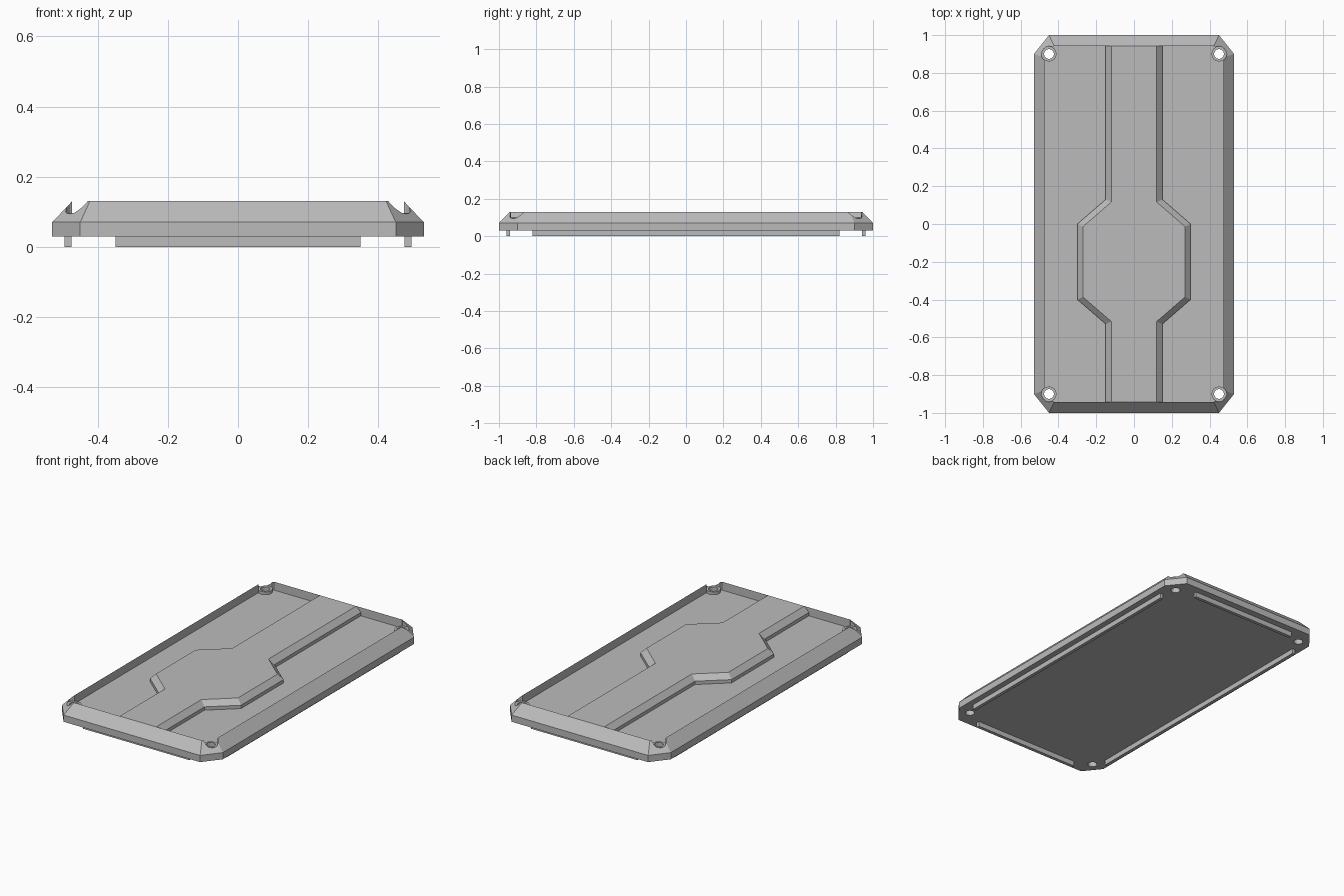
import bpy, bmesh
from mathutils import Matrix, Vector

if "Cube" in bpy.data.objects:
    bpy.data.objects.remove(bpy.data.objects["Cube"], do_unlink=True)

RIM, FLOOR, BASE, SHOULDER, BOSS = 0.13, 0.08, 0.03, 0.07, 0.097

grey = bpy.data.materials.new("plain grey")
grey.use_nodes = True
grey.diffuse_color = (0.5, 0.5, 0.5, 1)
grey.node_tree.nodes["Principled BSDF"].inputs["Base Color"].default_value = (0.5, 0.5, 0.5, 1)


def make_object(name, bm):
    bmesh.ops.recalc_face_normals(bm, faces=bm.faces)
    mesh = bpy.data.meshes.new(name)
    bm.to_mesh(mesh)
    bm.free()
    mesh.materials.append(grey)
    ob = bpy.data.objects.new(name, mesh)
    bpy.context.collection.objects.link(ob)
    return ob


def loft(name, rings):
    """Skin a stack of (outline, height) rings and cap both ends."""
    bm = bmesh.new()
    loops = [[bm.verts.new((x, y, z)) for x, y in pts] for pts, z in rings]
    n = len(loops[0])
    for a, b in zip(loops, loops[1:]):
        for i in range(n):
            j = (i + 1) % n
            bm.faces.new((a[i], a[j], b[j], b[i]))
    bm.faces.new(loops[0][::-1])
    bm.faces.new(loops[-1])
    return make_object(name, bm)


def mirror_four(pts):
    """Complete an outline from its +x +y quarter, listed counterclockwise."""
    half = pts + [(-x, y) for x, y in reversed(pts)]
    return half + [(-x, -y) for x, y in half]


def plate_outline(inset):
    w, h = 0.53 - inset, 1.0 - inset
    n = Vector((0.10, 0.08)).normalized()
    d = n.dot(Vector((0.45, 1.0))) - inset
    return mirror_four([(w, (d - n.x * w) / n.y), ((d - n.y * h) / n.x, h)])


def corner_cylinders(name, radius, z0, z1):
    bm = bmesh.new()
    for sx in (-1, 1):
        for sy in (-1, 1):
            bmesh.ops.create_cone(
                bm, cap_ends=True, segments=16, radius1=radius, radius2=radius,
                depth=z1 - z0,
                matrix=Matrix.Translation((0.45 * sx, 0.9 * sy, (z0 + z1) / 2)))
    return make_object(name, bm)


def combine(target, tool, operation):
    mod = target.modifiers.new(operation, "BOOLEAN")
    mod.operation, mod.object, mod.solver = operation, tool, "EXACT"
    bpy.context.view_layer.objects.active = target
    bpy.ops.object.modifier_apply(modifier=mod.name)
    bpy.data.objects.remove(tool, do_unlink=True)


# Tray with bevelled rim and sunken floor
outer, inner = plate_outline(0), plate_outline(0.057)
tray = loft("cover_plate", [(outer, BASE), (outer, SHOULDER), (inner, RIM), (inner, FLOOR)])

# Screw bosses, clearance cut through the rim, and through holes
combine(tray, corner_cylinders("boss", 0.04, 0.05, 0.115), "UNION")
combine(tray, corner_cylinders("clearance", 0.0415, BOSS, 0.2), "DIFFERENCE")
combine(tray, corner_cylinders("screw_hole", 0.026, -0.1, 0.2), "DIFFERENCE")


# Raised centre panel with a hexagonal bulge
def panel_outline(inset):
    m = inset * 0.456
    side = [(0.15, -0.943), (0.15, -0.53 + m), (0.30, -0.40 + m),
            (0.30, -m), (0.15, 0.13 - m), (0.15, 0.943)]
    side = [(x - inset, y) for x, y in side]
    return side + [(-x, y) for x, y in reversed(side)]


loft("centre_panel", [(panel_outline(0), FLOOR - 0.01),
                      (panel_outline(0), RIM - 0.03), (panel_outline(0.03), RIM)])


# Locating ribs under the plate
def rib(name, x, y, hx, hy):
    pts = [(x - hx, y - hy), (x + hx, y - hy), (x + hx, y + hy), (x - hx, y + hy)]
    loft(name, [(pts, 0), (pts, BASE + 0.005)])


for s, side, end in ((1, "left", "back"), (-1, "right", "front")):
    rib(side + "_rib", 0.485 * s, 0, 0.01, 0.82)
    rib(end + "_rib", 0, 0.95 * s, 0.35, 0.01)
